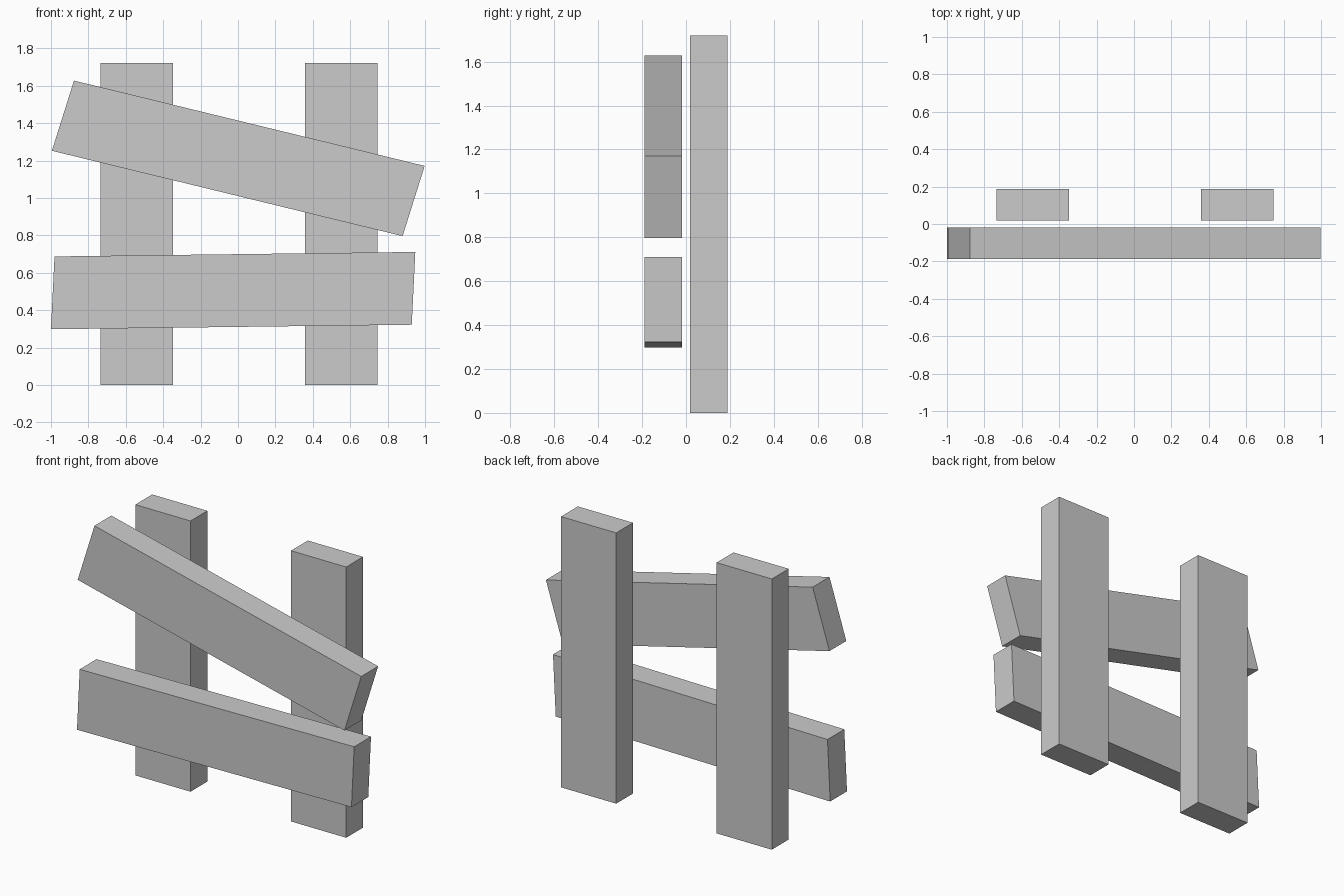
import bpy, bmesh

if "Cube" in bpy.data.objects:
    bpy.data.objects.remove(bpy.data.objects["Cube"])

def board(name, outline, y0, y1):
    """Extrude a front-view (x, z) outline from y0 back to y1."""
    bm = bmesh.new()
    face = bm.faces.new([bm.verts.new((x, y0, z)) for x, z in outline])
    out = bmesh.ops.extrude_face_region(bm, geom=[face])
    verts = [g for g in out["geom"] if isinstance(g, bmesh.types.BMVert)]
    bmesh.ops.translate(bm, verts=verts, vec=(0, y1 - y0, 0))
    bmesh.ops.recalc_face_normals(bm, faces=bm.faces)
    mesh = bpy.data.meshes.new(name)
    bm.to_mesh(mesh)
    bm.free()
    obj = bpy.data.objects.new(name, mesh)
    bpy.context.collection.objects.link(obj)
    return obj

INNER, OUTER = 0.019, 0.188   # board distances from the centre plane

# Upright posts at the back
for name, x0, x1 in (("left_post", -0.735, -0.347), ("right_post", 0.359, 0.747)):
    board(name, [(x0, 0), (x1, 0), (x1, 1.72), (x0, 1.72)], INNER, OUTER)

# Crooked planks nailed across the front
board("upper_plank", [(-0.995, 1.252), (0.88, 0.796), (0.998, 1.171), (-0.877, 1.627)],
      -OUTER, -INNER)
board("lower_plank", [(-1.0, 0.298), (0.929, 0.322), (0.948, 0.711), (-0.981, 0.687)],
      -OUTER, -INNER)
